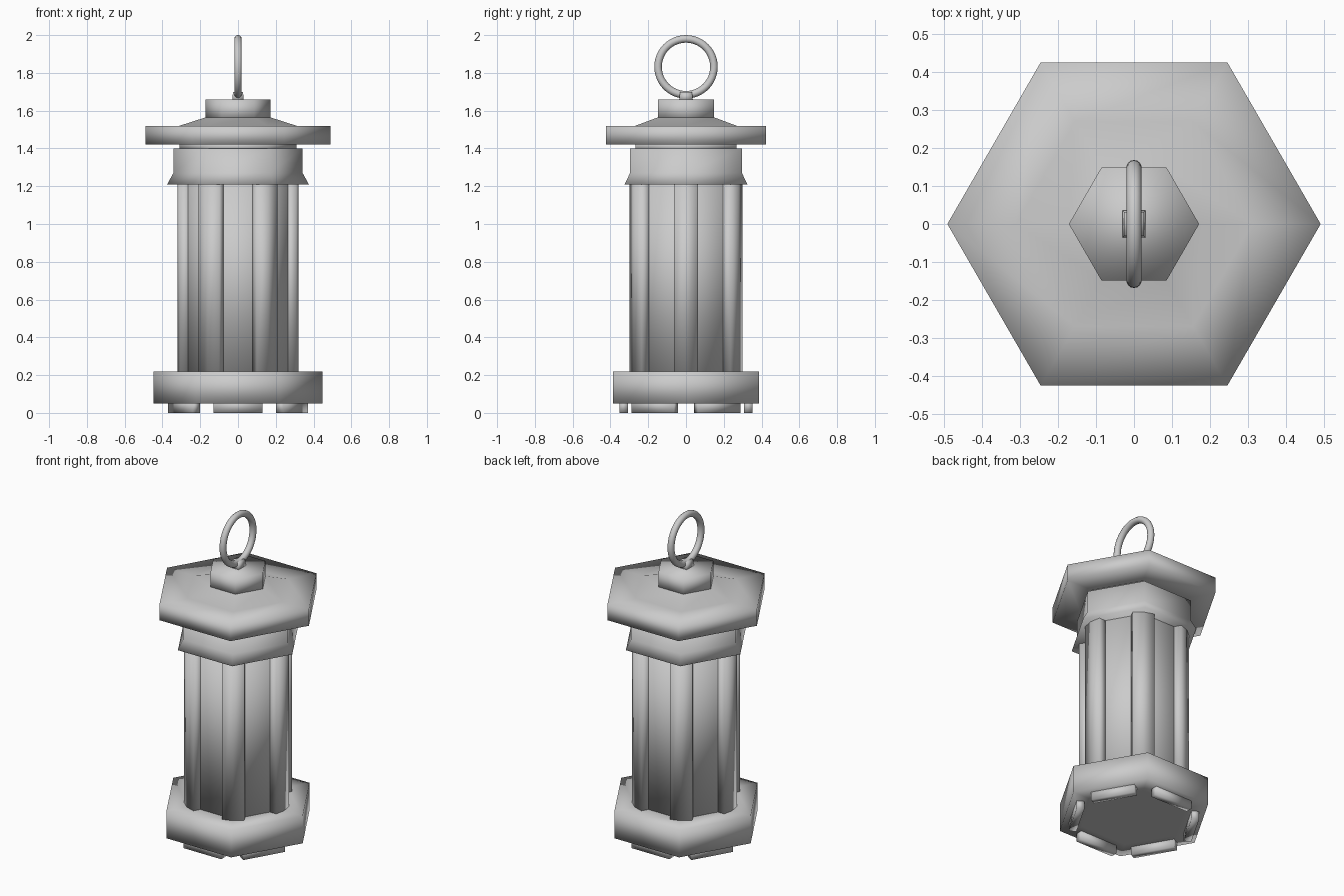
import bpy, bmesh, math
from mathutils import Matrix

if "Cube" in bpy.data.objects:
    bpy.data.objects.remove(bpy.data.objects["Cube"])

def finish(bm, name):
    bmesh.ops.recalc_face_normals(bm, faces=bm.faces)
    for f in bm.faces:
        f.smooth = True
    me = bpy.data.meshes.new(name)
    bm.to_mesh(me)
    bm.free()
    ob = bpy.data.objects.new(name, me)
    bpy.context.collection.objects.link(ob)
    return ob

def hex_stack(name, profile):
    """Six-sided solid through (radius, z) rings, corners on the x axis."""
    bm = bmesh.new()
    rings = [[bm.verts.new((r * math.cos(k * math.pi / 3), r * math.sin(k * math.pi / 3), z))
              for k in range(6)] for r, z in profile]
    for a, b in zip(rings, rings[1:]):
        for k in range(6):
            bm.faces.new((a[k], a[(k + 1) % 6], b[(k + 1) % 6], b[k]))
    bm.faces.new(rings[0][::-1])
    bm.faces.new(rings[-1])
    return finish(bm, name)

def prism(name, outline, z0, z1, angle=0.0, taper=1.0):
    """Upright prism from an (x, y) outline, turned about the z axis."""
    bm = bmesh.new()
    low = [bm.verts.new((x, y, z0)) for x, y in outline]
    top = [bm.verts.new((x * taper, y * taper, z1)) for x, y in outline]
    n = len(outline)
    for k in range(n):
        bm.faces.new((low[k], low[(k + 1) % n], top[(k + 1) % n], top[k]))
    bm.faces.new(low[::-1])
    bm.faces.new(top)
    bmesh.ops.transform(bm, matrix=Matrix.Rotation(angle, 4, 'Z'), verts=bm.verts)
    return finish(bm, name)

# Hexagonal body parts, bottom to top
hex_stack("base", [(0.31, 0.05), (0.447, 0.05), (0.447, 0.22), (0.31, 0.22)])
hex_stack("lamp_panels", [(0.30, 0.20), (0.30, 1.23)])
hex_stack("upper_band", [(0.375, 1.21), (0.342, 1.27), (0.342, 1.40)])
hex_stack("neck", [(0.31, 1.39), (0.31, 1.43)])
hex_stack("roof", [(0.31, 1.42), (0.49, 1.42), (0.49, 1.52), (0.31, 1.52), (0.17, 1.565)])
hex_stack("cap", [(0.171, 1.55), (0.171, 1.66)])

# Corner posts and feet repeated six times
post = [(0.25, -0.063), (0.308, -0.063), (0.32, 0), (0.308, 0.063), (0.25, 0.063)]
foot = [(0.308, -0.13), (0.352, -0.13), (0.352, 0.13), (0.308, 0.13)]
for k in range(6):
    prism(f"corner_post_{k + 1}", post, 0.20, 1.23, k * math.pi / 3)
    prism(f"foot_{k + 1}", foot, 0.0, 0.07, (k + 0.5) * math.pi / 3)

# Lug holding the ring
lug = [(-0.031, -0.037), (0.031, -0.037), (0.031, 0.037), (-0.031, 0.037)]
prism("ring_lug", lug, 1.65, 1.70, taper=0.85)

# Hanging ring
bpy.ops.mesh.primitive_torus_add(major_radius=0.148, minor_radius=0.02, major_segments=48,
                                 minor_segments=14, location=(0, 0, 1.832),
                                 rotation=(0, math.pi / 2, 0))
bpy.context.object.name = "hanging_ring"
bpy.ops.object.shade_smooth()
